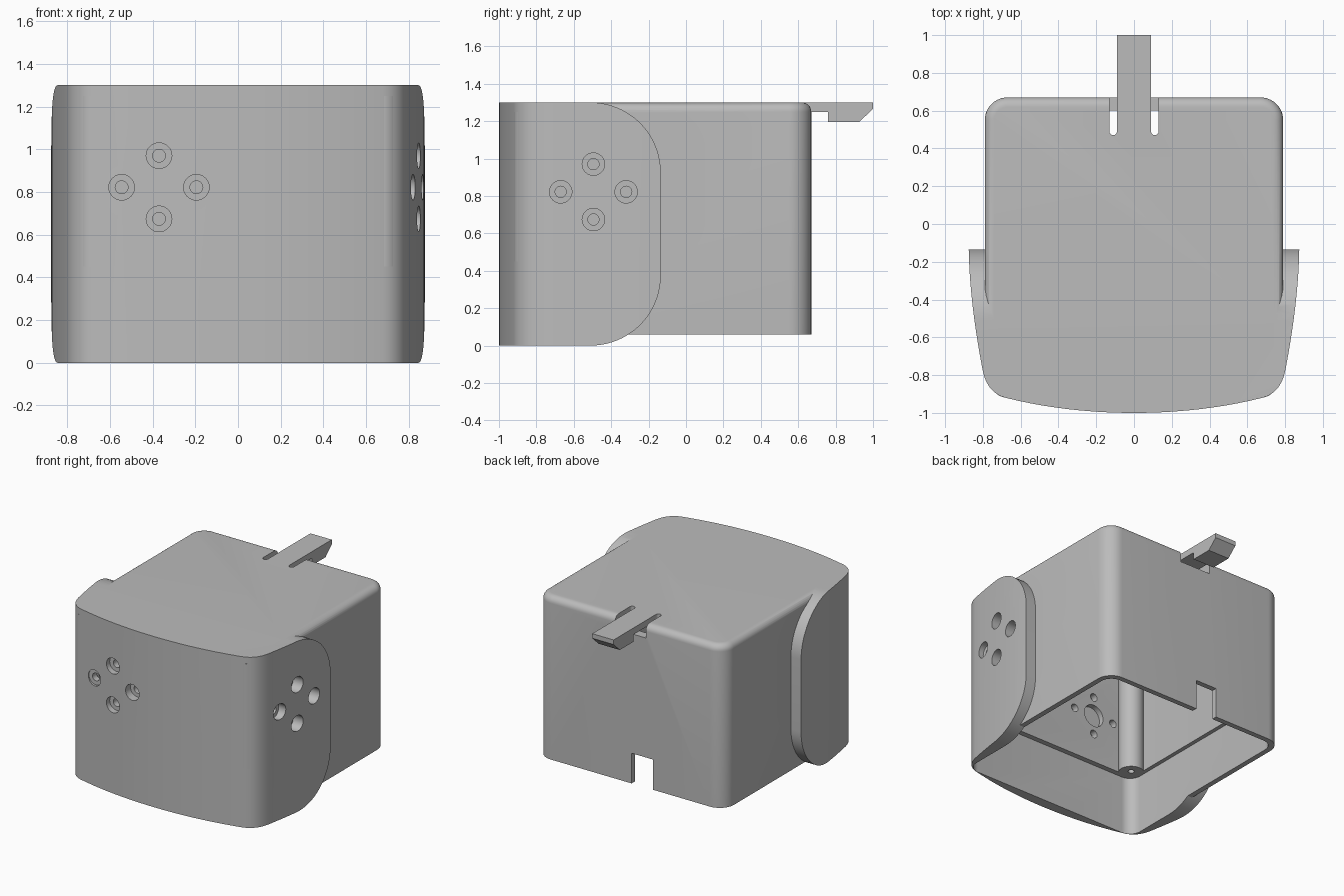
import bpy, bmesh, math
from mathutils import Matrix, Vector

if "Cube" in bpy.data.objects:
    bpy.data.objects.remove(bpy.data.objects["Cube"])

grey = bpy.data.materials.new("plain grey")
grey.diffuse_color = (0.5, 0.5, 0.5, 1)
grey.use_nodes = True
grey.node_tree.nodes["Principled BSDF"].inputs["Base Color"].default_value = grey.diffuse_color


def prism(name, pts, lo, hi, axis="z"):
    """Extrude a 2D outline; axis z uses (x, y), axis x uses (y, z)."""
    bm = bmesh.new()
    place = (lambda p: (p[0], p[1], lo)) if axis == "z" else (lambda p: (lo, p[0], p[1]))
    face = bm.faces.new([bm.verts.new(place(p)) for p in pts])
    out = bmesh.ops.extrude_face_region(bm, geom=[face])
    move = Vector((0, 0, hi - lo)) if axis == "z" else Vector((hi - lo, 0, 0))
    bmesh.ops.translate(bm, vec=move, verts=[v for v in out["geom"] if isinstance(v, bmesh.types.BMVert)])
    bmesh.ops.recalc_face_normals(bm, faces=bm.faces)
    return finish(name, bm)


def finish(name, bm):
    me = bpy.data.meshes.new(name)
    bm.to_mesh(me)
    bm.free()
    ob = bpy.data.objects.new(name, me)
    bpy.context.collection.objects.link(ob)
    me.materials.append(grey)
    return ob


def rod(name, centre, radius, depth, axis="z"):
    bm = bmesh.new()
    rot = {"z": Matrix(), "x": Matrix.Rotation(math.pi / 2, 4, "Y"),
           "y": Matrix.Rotation(math.pi / 2, 4, "X")}[axis]
    bmesh.ops.create_cone(bm, cap_ends=True, segments=32, radius1=radius, radius2=radius,
                          depth=depth, matrix=Matrix.Translation(centre) @ rot)
    return finish(name, bm)


def box(name, x0, x1, y0, y1, z0, z1):
    return prism(name, [(x0, y0), (x1, y0), (x1, y1), (x0, y1)], z0, z1)


def combine(target, other, operation):
    mod = target.modifiers.new("combine", "BOOLEAN")
    mod.operation, mod.solver, mod.object = operation, "EXACT", other
    bpy.context.view_layer.objects.active = target
    bpy.ops.object.modifier_apply(modifier=mod.name)
    bpy.data.objects.remove(other)


def arc(cx, cy, r, a0, a1, n=10):
    return [(cx + r * math.cos(math.radians(a0 + (a1 - a0) * i / n)),
             cy + r * math.sin(math.radians(a0 + (a1 - a0) * i / n))) for i in range(n + 1)]


def rounded(x, y0, y1, r):
    return (arc(x - r, y1 - r, r, 0, 90) + arc(r - x, y1 - r, r, 90, 180)
            + arc(r - x, y0 + r, r, 180, 270) + arc(x - r, y0 + r, r, 270, 360))


def bezier(a, b, c, n=10):
    a, b, c = Vector(a), Vector(b), Vector(c)
    return [tuple(a * (1 - t) ** 2 + b * 2 * t * (1 - t) + c * t * t)
            for t in (i / n for i in range(n + 1))]


# Bowed front shell, with side ears rounded at their rear corners
half = bezier((0, -1), (0.36, -1), (0.68, -0.92))
half += bezier((0.68, -0.92), (0.775, -0.895), (0.80, -0.78))[1:]
half += bezier((0.80, -0.78), (0.87, -0.42), (0.875, -0.135))[1:]
shell = prism("housing", half + [(-x, y) for x, y in reversed(half[1:])], 0, 1.3)
ear = [(-1.2, 0), (-0.51, 0)] + arc(-0.51, 0.375, 0.375, -90, 0, 20)[1:]
ear += arc(-0.51, 0.925, 0.375, 0, 90, 20) + [(-1.2, 1.3)]
combine(shell, prism("ear_profile", ear, -1, 1, "x"), "INTERSECT")

# Rear body with a softened top edge
body = prism("body", rounded(0.79, -0.75, 0.67, 0.12), 0.06, 1.3)
bm = bmesh.new()
bm.from_mesh(body.data)
top = [e for e in bm.edges if all(v.co.z > 1.29 for v in e.verts)]
bmesh.ops.bevel(bm, geom=top, offset=0.05, segments=6, profile=0.5, affect="EDGES")
bm.to_mesh(body.data)
bm.free()
combine(shell, body, "UNION")

# Hollow inside, wider below the ledge
combine(shell, prism("cavity", rounded(0.72, -0.88, 0.60, 0.07), 0.2, 1.25), "DIFFERENCE")
combine(shell, prism("mouth", rounded(0.75, -0.92, 0.63, 0.09), -0.1, 0.45), "DIFFERENCE")

# Cable notch in the rear wall, slots beside the latch and relief under it
combine(shell, box("notch", -0.19, -0.01, 0.5, 0.8, 0, 0.29), "DIFFERENCE")
for s in (-1, 1):
    slot = arc(s * 0.11, 0.49, 0.02, 180, 360) + [(s * 0.11 + 0.02, 0.62), (s * 0.11 - 0.02, 0.62)]
    combine(shell, prism("slot", slot, 1.2, 1.4), "DIFFERENCE")
combine(shell, box("relief", -0.13, 0.13, 0.595, 0.8, 1.2, 1.4), "DIFFERENCE")

# Countersunk screw holes and shaft recesses on the front and right walls
for dh, dv in ((0.175, 0), (-0.175, 0), (0, 0.148), (0, -0.148)):
    f, r = (-0.37 + dh, 0.822 + dv), (-0.495 + dh, 0.822 + dv)
    combine(shell, rod("hole", (f[0], -0.95, f[1]), 0.03, 0.3, "y"), "DIFFERENCE")
    combine(shell, rod("sink", (f[0], -1.03, f[1]), 0.06, 0.2, "y"), "DIFFERENCE")
    combine(shell, rod("hole", (0.85, r[0], r[1]), 0.03, 0.4, "x"), "DIFFERENCE")
    combine(shell, rod("sink", (0.87, r[0], r[1]), 0.06, 0.2, "x"), "DIFFERENCE")
combine(shell, rod("recess", (-0.37, -0.87, 0.822), 0.085, 0.1, "y"), "DIFFERENCE")
combine(shell, rod("recess", (0.71, -0.495, 0.822), 0.085, 0.1, "x"), "DIFFERENCE")

# Latch arm with a chamfered hook
hook = [(0.5, 1.25), (0.76, 1.25), (0.76, 1.195), (0.925, 1.195), (1, 1.265), (1, 1.3), (0.5, 1.3)]
combine(shell, prism("latch", hook, -0.09, 0.09, "x"), "UNION")

# Screw posts in the inner corners
posts = []
for x in (-0.67, 0.67):
    for y in (-0.83, 0.55):
        post = rod("screw_post", (x, y, 0.85), 0.09, 0.8)
        combine(post, rod("pilot", (x * 0.985, y * 0.985, 0.45), 0.022, 0.3), "DIFFERENCE")
        posts.append(post)

for ob in [shell] + posts:
    bpy.ops.object.select_all(action="DESELECT")
    ob.select_set(True)
    bpy.context.view_layer.objects.active = ob
    bpy.ops.object.shade_smooth_by_angle(angle=math.radians(30))
